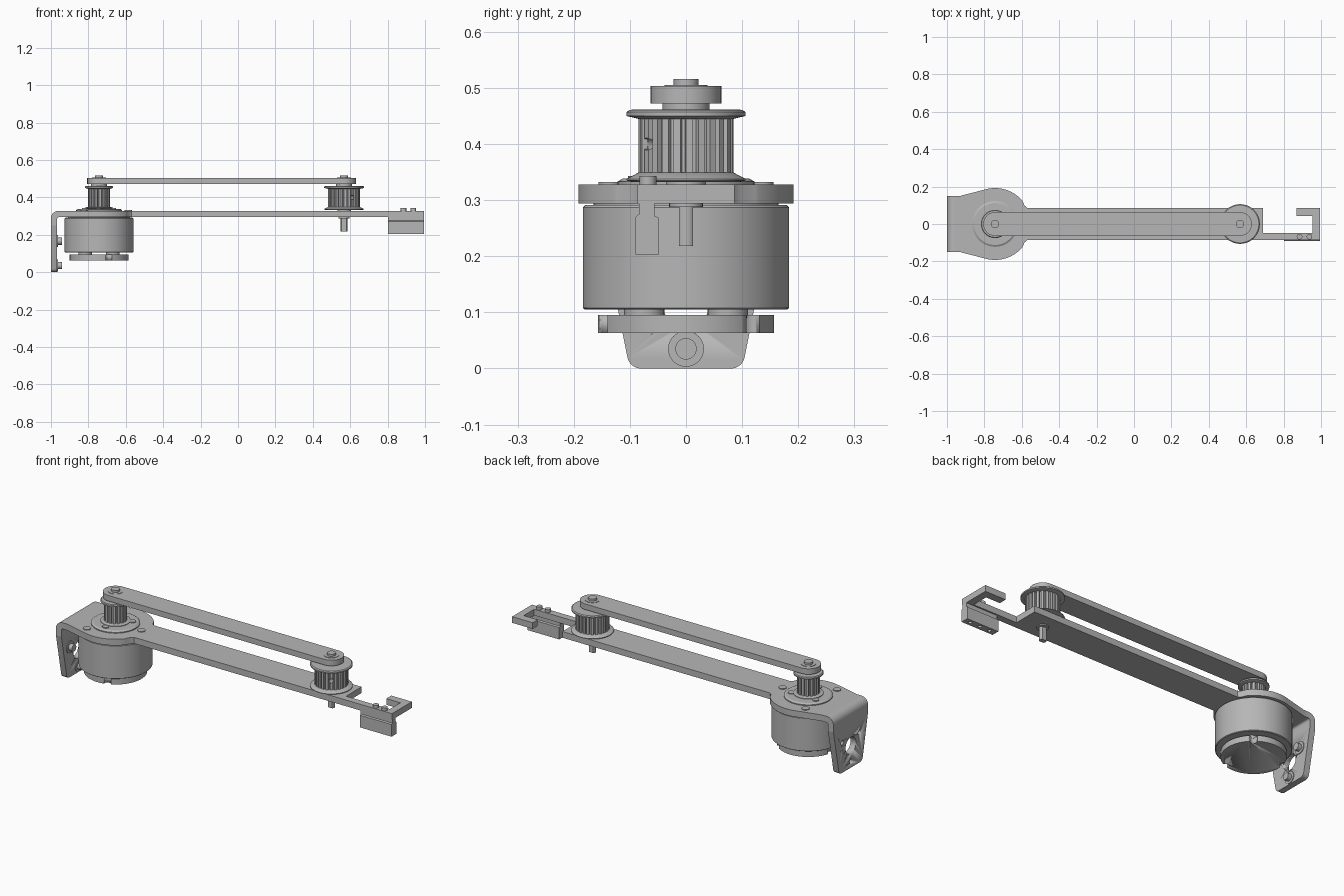
import bpy, bmesh
from math import sin, cos, pi, radians
from mathutils import Vector

cube = bpy.data.objects.get("Cube")
if cube:
    bpy.data.objects.remove(cube, do_unlink=True)

grey = bpy.data.materials.new("plain grey")
grey.use_nodes = True
grey.diffuse_color = (0.47, 0.47, 0.47, 1)
grey.node_tree.nodes["Principled BSDF"].inputs["Base Color"].default_value = (0.47, 0.47, 0.47, 1)

MX, PX = -0.743, 0.567          # motor axis and idler axis
PLATE_LO, PLATE_HI = 0.294, 0.328


def prism(name, pts, lo, hi, axis="Z", smooth=True):
    """Extrude a 2D outline along an axis."""
    place = {"X": lambda a, b: (lo, a, b), "Y": lambda a, b: (a, lo, b),
             "Z": lambda a, b: (a, b, lo)}[axis]
    bm = bmesh.new()
    face = bm.faces.new([bm.verts.new(place(a, b)) for a, b in pts])
    ext = bmesh.ops.extrude_face_region(bm, geom=[face])
    move = Vector([hi - lo if axis == k else 0 for k in "XYZ"])
    bmesh.ops.translate(bm, vec=move, verts=[v for v in ext["geom"] if isinstance(v, bmesh.types.BMVert)])
    bmesh.ops.recalc_face_normals(bm, faces=bm.faces)
    mesh = bpy.data.meshes.new(name)
    bm.to_mesh(mesh)
    bm.free()
    mesh.materials.append(grey)
    ob = bpy.data.objects.new(name, mesh)
    bpy.context.collection.objects.link(ob)
    bpy.ops.object.select_all(action="DESELECT")
    ob.select_set(True)
    bpy.context.view_layer.objects.active = ob
    if smooth:
        bpy.ops.object.shade_smooth_by_angle(angle=radians(30))
    return ob


def arc(cx, cy, r, start, end, n=24):
    return [(cx + r * cos(radians(start + (end - start) * i / n)),
             cy + r * sin(radians(start + (end - start) * i / n))) for i in range(n + 1)]


def circle(cx, cy, r, n=48):
    return arc(cx, cy, r, 0, 360, n)[:-1]


def disc(name, x, y, r, lo, hi, axis="Z", n=48):
    return prism(name, circle(x, y, r, n), lo, hi, axis)


def lathe(name, x, rings, n=64):
    """Stack of rings (radius, height) closed at both ends."""
    bm = bmesh.new()
    loops = [[bm.verts.new((a, b, z)) for a, b in circle(x, 0, r, n)] for r, z in rings]
    for low, high in zip(loops, loops[1:]):
        for i in range(n):
            j = (i + 1) % n
            bm.faces.new((low[i], low[j], high[j], high[i]))
    bm.faces.new(loops[0][::-1])
    bm.faces.new(loops[-1])
    mesh = bpy.data.meshes.new(name)
    bm.to_mesh(mesh)
    bm.free()
    mesh.materials.append(grey)
    ob = bpy.data.objects.new(name, mesh)
    bpy.context.collection.objects.link(ob)
    bpy.ops.object.select_all(action="DESELECT")
    ob.select_set(True)
    bpy.context.view_layer.objects.active = ob
    bpy.ops.object.shade_smooth_by_angle(angle=radians(30))
    return ob


def cut(ob, cutter):
    """Subtract the cutter, then remove it."""
    mod = ob.modifiers.new("cut", "BOOLEAN")
    mod.object, mod.operation, mod.solver = cutter, "DIFFERENCE", "EXACT"
    bpy.context.view_layer.objects.active = ob
    bpy.ops.object.modifier_apply(modifier=mod.name)
    bpy.data.objects.remove(cutter, do_unlink=True)


# Base plate: motor mount, long arm and hooked tip
half = [(-0.57, 0.086), (-0.585, 0.098)] + arc(MX, 0, 0.192, 40, 104) + [(-0.93, 0.15), (-0.96, 0.15)]
tip = [(0.69, -0.048), (0.955, -0.048), (0.955, 0.043), (0.87, 0.043), (0.87, 0.086), (0.995, 0.086)]
outline = half + [(x, -y) for x, y in reversed(half)] + [(0.995, -0.086)] + tip[::-1] + [(0.69, 0.086)]
prism("base_plate", outline, PLATE_LO, PLATE_HI)

# Rounded bend and tapered end flange
bend = arc(-0.96, 0.288, 0.04, 90, 180, 10) + [(-1, 0.25), (-0.967, 0.25)] + arc(-0.957, 0.284, 0.01, 180, 90, 4)
prism("plate_bend", bend, -0.15, 0.15, "Y")
side = arc(0.08, 0.025, 0.025, -90, -14, 8) + [(0.15, 0.25)]
flange = prism("end_flange", side + [(-y, z) for y, z in reversed(side)], -1, -0.967, "X")
cut(flange, disc("hole_cutter", 0, 0.122, 0.045, -1.1, -0.9, "X"))
for k in range(3):
    a = radians(30 + 120 * k)
    y, z = 0.087 * cos(a), 0.122 + 0.087 * sin(a)
    cut(flange, disc("hole_cutter", y, z, 0.012, -1.1, -0.985, "X", 24))
    disc("flange_washer", y, z, 0.032, -0.967, -0.963, "X", 32)
    disc("flange_stud", y, z, 0.019, -0.967, -0.942, "X", 32)

# Motor can, spokes and end cap
lathe("motor_can", MX, [(0.18, 0.105), (0.184, 0.108), (0.184, 0.287), (0.18, 0.291), (0.165, 0.291), (0.165, 0.295)])
for k in range(4):
    a = radians(45 + 90 * k)
    disc("motor_spoke", MX + 0.105 * cos(a), 0.105 * sin(a), 0.036, 0.09, 0.11, n=24)
cap = disc("motor_end_cap", MX, 0, 0.157, 0.063, 0.095, n=64)
for k in range(3):
    a = radians(50 + 120 * k)
    cut(cap, disc("notch_cutter", MX + 0.155 * cos(a), 0.155 * sin(a), 0.018, 0.05, 0.11, n=24))

# Motor boss and mounting screws
lathe("motor_boss", MX, [(0.122, 0.328), (0.122, 0.333), (0.112, 0.339), (0.08, 0.339)])
for k in range(3):
    a = radians(120 * k)
    disc("mount_screw", MX + 0.157 * cos(a), 0.157 * sin(a), 0.02, 0.328, 0.332, n=24)
    a = radians(30 + 120 * k)
    disc("boss_screw", MX + 0.086 * cos(a), 0.086 * sin(a), 0.017, 0.335, 0.343, n=24)


def pulley(name, x, r, flange_r, teeth):
    """Toothed drum between two dished flanges, with collar and shaft tip."""
    pts = []
    for k in range(teeth):
        for frac, rad in ((0, r), (0.55, r), (0.65, r - 0.009), (0.9, r - 0.009)):
            a = 2 * pi * (k + frac) / teeth
            pts.append((x + rad * cos(a), rad * sin(a)))
    drum = prism(name + "_drum", pts, 0.338, 0.452, smooth=False)
    low = 0.332 if x > 0 else 0.339
    lathe(name + "_lower_flange", x, [(flange_r * 0.9, low), (flange_r, low + 0.003),
                                      (flange_r, low + 0.006), (r, 0.349)])
    lathe(name + "_upper_flange", x, [(r, 0.445), (flange_r, 0.45), (flange_r, 0.457),
                                      (flange_r * 0.95, 0.461), (r * 0.8, 0.462)])
    disc(name + "_spacer", x, 0, 0.042, 0.46, 0.474)
    disc(name + "_bearing_ring", x, 0, 0.038, 0.5, 0.505)
    disc(name + "_shaft_tip", x, 0, 0.022, 0.5, 0.516, n=32)
    return drum


pulley("drive_pulley", MX, 0.058, 0.075, 16)
idler = pulley("idler_pulley", PX, 0.085, 0.106, 24)

# Set screw hole in the idler drum
hole = disc("set_screw_cutter", 0, 0, 0.011, 0.05, 0.12, "X", 20)
hole.location = (PX, 0, 0.4)
hole.rotation_euler.z = radians(-56)
bpy.context.view_layer.update()
cut(idler, hole)

# Top link bar with round ends
prism("link_bar", arc(PX, 0, 0.063, -90, 90) + arc(MX, 0, 0.063, 90, 270), 0.472, 0.503)

# Idler shaft with flats, under and over the plate
disc("idler_base_disc", PX, 0, 0.036, 0.326, 0.336)
disc("idler_shaft_collar", PX, 0, 0.03, 0.288, 0.296, n=32)
prism("idler_shaft", [(x, max(-0.0125, min(0.0125, y))) for x, y in circle(PX, 0, 0.018, 32)], 0.218, 0.295)

# Sensor block under the tip, with pins on top and holes below
profile = [(-0.09, 0.203), (-0.048, 0.203), (-0.048, 0.268), (-0.056, 0.272),
           (-0.056, 0.296), (-0.084, 0.296), (-0.084, 0.275), (-0.09, 0.27)]
block = prism("sensor_block", profile, 0.803, 0.995, "X", smooth=False)
for x in (0.84, 0.9, 0.96):
    cut(block, disc("hole_cutter", x, -0.069, 0.01, 0.19, 0.23, n=20))
for x in (0.885, 0.938):
    disc("sensor_pin", x, -0.068, 0.015, 0.326, 0.343, n=24)
